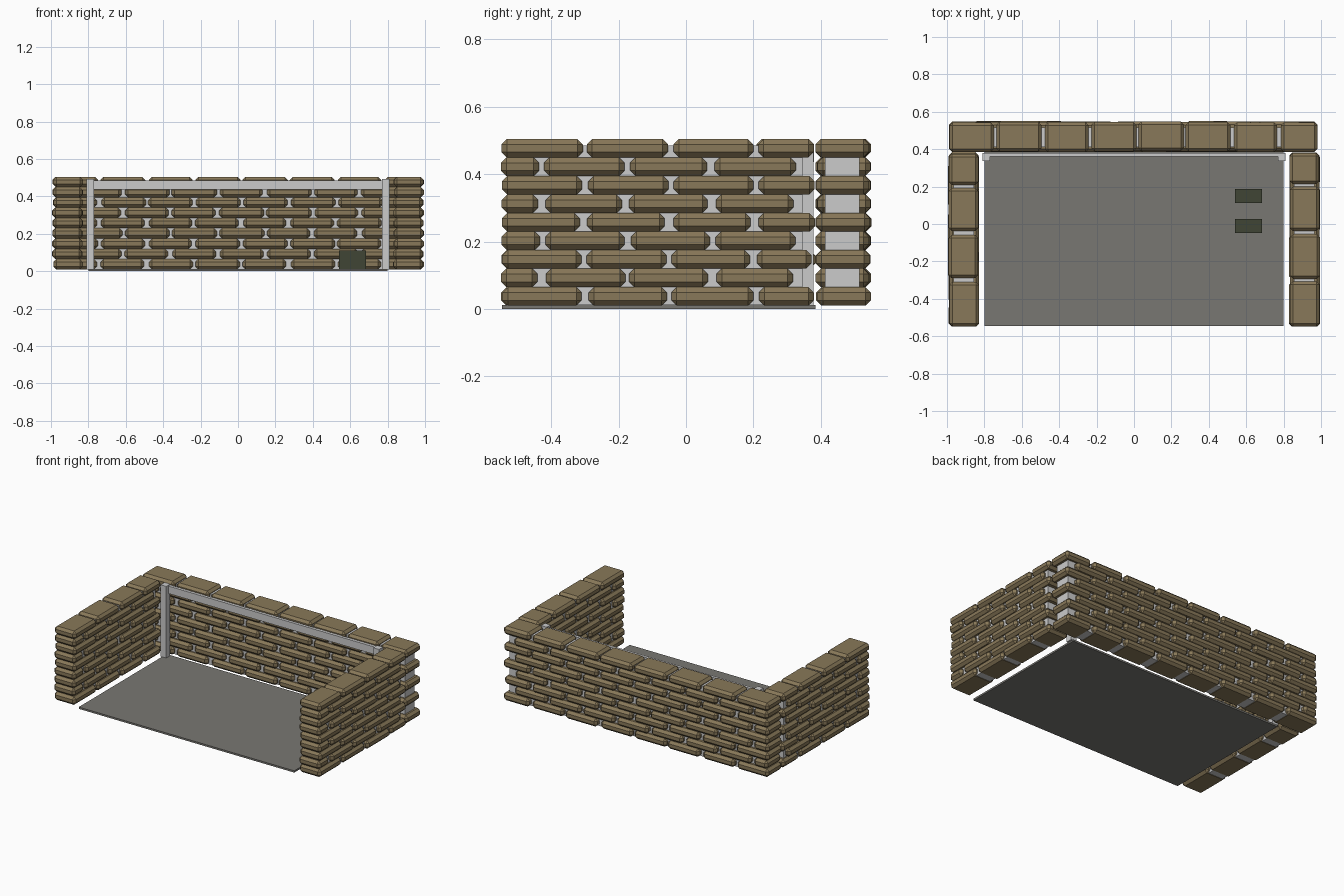
import bpy, bmesh, random
from mathutils import Vector

if "Cube" in bpy.data.objects:
    bpy.data.objects.remove(bpy.data.objects["Cube"])

random.seed(4)


def material(name, rgb):
    m = bpy.data.materials.new(name)
    m.diffuse_color = (*rgb, 1)
    m.use_nodes = True
    m.node_tree.nodes["Principled BSDF"].inputs["Base Color"].default_value = m.diffuse_color
    return m


STONE = material("tan_stone", (0.25, 0.19, 0.10))
GREEN = material("dark_green", (0.05, 0.06, 0.035))
SLAB = material("slab_grey", (0.19, 0.185, 0.17))


def add_box(bm, lo, hi, bevel=0.0):
    lo, hi = Vector(lo), Vector(hi)
    verts = bmesh.ops.create_cube(bm, size=1)["verts"]
    for v in verts:
        v.co = (lo + hi) / 2 + v.co * (hi - lo)
    if bevel:
        edges = list({e for v in verts for e in v.link_edges})
        bmesh.ops.bevel(bm, geom=edges, offset=bevel, segments=1, affect='EDGES')


def finish(name, bm, mat=None):
    me = bpy.data.meshes.new(name)
    bm.to_mesh(me)
    bm.free()
    ob = bpy.data.objects.new(name, me)
    if mat:
        me.materials.append(mat)
    bpy.context.collection.objects.link(ob)
    return ob


def box(name, lo, hi, mat=None):
    bm = bmesh.new()
    add_box(bm, lo, hi)
    return finish(name, bm, mat)


ROWS, PITCH, GAP = 9, 0.253, 0.018
COURSE = 0.495 / ROWS


def jitter(a):
    return random.uniform(-a, a)


def wall(name, axis, start, end, c0, c1):
    """Running-bond courses along an axis (0 = x, 1 = y), between c0 and c1 across."""
    bm = bmesh.new()
    for row in range(ROWS):
        z = 0.01 + row * COURSE
        a = start
        length = PITCH / 2 if row % 2 else PITCH
        while a < end - 0.1:
            b = min(a + length, end + GAP) - GAP
            lo, hi = [0, 0, z], [0, 0, z + COURSE]
            lo[axis], hi[axis] = a + jitter(0.004), b + jitter(0.006)
            shift = jitter(0.004)
            lo[1 - axis], hi[1 - axis] = c0 + shift, c1 + shift
            add_box(bm, lo, hi, 0.016)
            a += length
            length = PITCH
    return finish(name, bm, STONE)


# Stone walls
wall("back_wall_stones", 0, -0.985, 0.975, 0.388, 0.546)
wall("left_wall_stones", 1, -0.546, 0.378, -0.99, -0.832)
wall("right_wall_stones", 1, -0.546, 0.378, 0.832, 0.99)

# Grey cores seen between the stones
box("back_wall_core", (-0.95, 0.412, 0.012), (0.95, 0.515, 0.485))
for side, s in (("left", -1), ("right", 1)):
    x0, x1 = sorted((s * 0.855, s * 0.965))
    box(side + "_wall_core", (x0, -0.52, 0.012), (x1, 0.345, 0.485))

# Floor slab
box("floor_slab", (-0.8, -0.546, 0), (0.8, 0.385, 0.012), SLAB)

# Corner posts and the top rail between them
for side, s in (("left", -1), ("right", 1)):
    box(side + "_post", (s * 0.79 - 0.021, 0.337, 0.01), (s * 0.79 + 0.021, 0.379, 0.492))
box("top_rail", (-0.769, 0.36, 0.436), (0.769, 0.38, 0.486))

# Two green crates on the floor
for i, y in enumerate((-0.01, 0.15)):
    box(f"green_crate_{i + 1}", (0.54, y - 0.037, 0.012), (0.685, y + 0.037, 0.112), GREEN)
